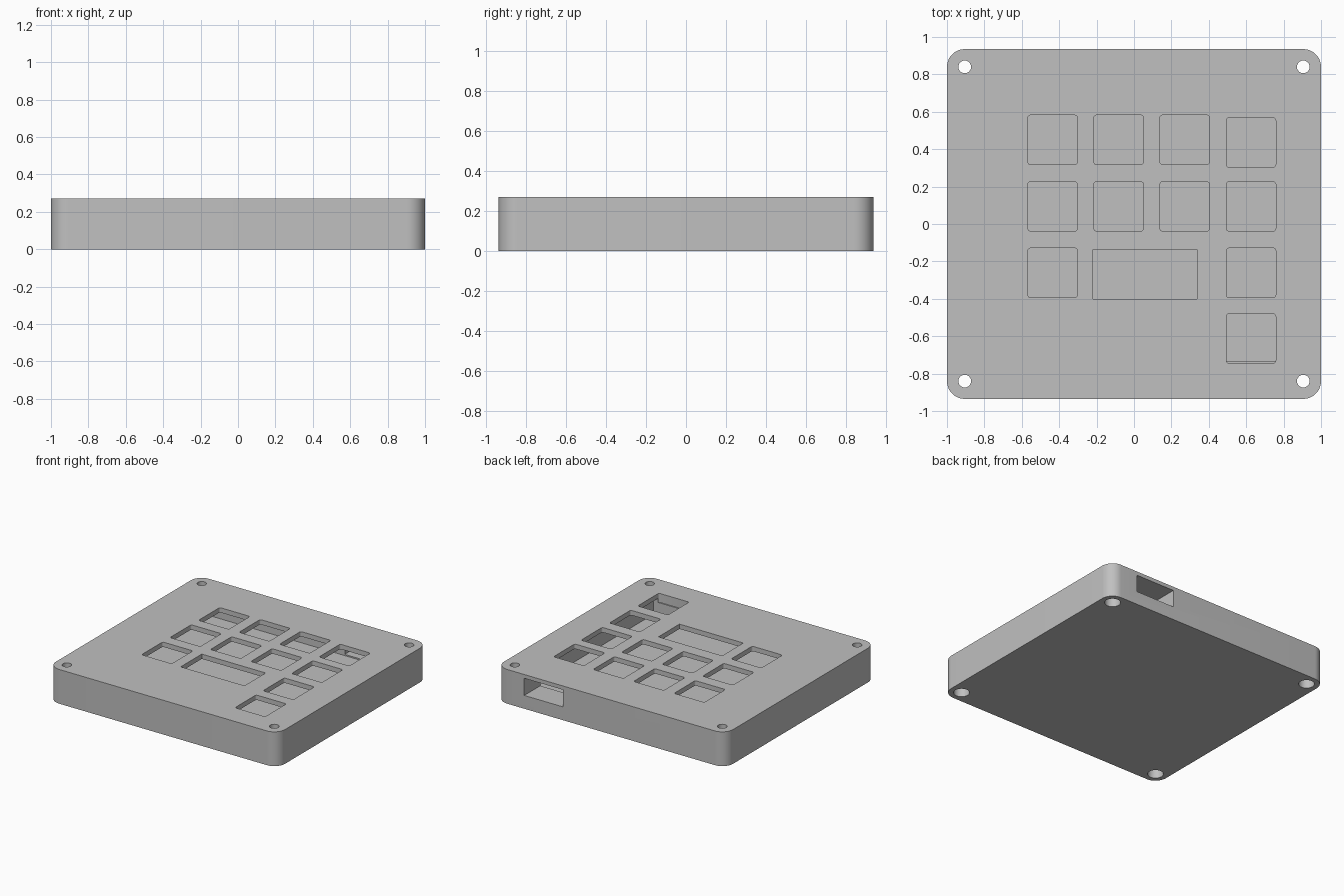
import bpy, bmesh, math

if "Cube" in bpy.data.objects:
    bpy.data.objects.remove(bpy.data.objects["Cube"])

# Single grey plastic
grey = bpy.data.materials.new("grey_plastic")
grey.use_nodes = True
colour = (0.53, 0.53, 0.53, 1)
grey.diffuse_color = colour
grey.node_tree.nodes["Principled BSDF"].inputs["Base Color"].default_value = colour


def prism(name, outline, z0, z1):
    """Extrude a closed xy outline from z0 up to z1."""
    bm = bmesh.new()
    face = bm.faces.new([bm.verts.new((x, y, z0)) for x, y in outline])
    top = bmesh.ops.extrude_face_region(bm, geom=[face])["geom"]
    verts = [v for v in top if isinstance(v, bmesh.types.BMVert)]
    bmesh.ops.translate(bm, vec=(0, 0, z1 - z0), verts=verts)
    bmesh.ops.recalc_face_normals(bm, faces=bm.faces)
    mesh = bpy.data.meshes.new(name)
    bm.to_mesh(mesh)
    bm.free()
    mesh.materials.append(grey)
    obj = bpy.data.objects.new(name, mesh)
    bpy.context.collection.objects.link(obj)
    return obj


def arc(cx, cy, r, start, sweep, steps):
    return [(cx + r * math.cos(start + sweep * i / steps),
             cy + r * math.sin(start + sweep * i / steps)) for i in range(steps + 1)]


def rectangle(x0, x1, y0, y1, r=0, steps=4):
    """Rectangle outline with optional rounded corners."""
    if r == 0:
        return [(x0, y0), (x1, y0), (x1, y1), (x0, y1)]
    quarter = math.pi / 2
    corners = [(x1 - r, y1 - r), (x0 + r, y1 - r), (x0 + r, y0 + r), (x1 - r, y0 + r)]
    return [p for i, (cx, cy) in enumerate(corners)
            for p in arc(cx, cy, r, i * quarter, quarter, steps)]


def circle(cx, cy, r):
    return arc(cx, cy, r, 0, math.tau, 32)[:-1]


height, plate_under, floor = 0.27, 0.232, 0.095
half_x, half_y, wall = 1.0, 0.935, 0.2

# Outer body
case = prism("keypad_case",
             rectangle(-half_x, half_x, -half_y, half_y, 0.095, 12), 0, height)

# Inner cavity and rear cable port
cutters = [
    prism("cavity", rectangle(wall - half_x, half_x - wall, wall - half_y, half_y - wall),
          floor, plate_under),
    prism("cable_port", rectangle(0.417, 0.757, 0.6, 1.1), 0.105, plate_under + 0.008),
]

# Square key openings: left edge, lower edge
columns = [-0.567, -0.214, 0.139, 0.494]
rows = [0.318, -0.038, -0.393, -0.744]
layout = ["xxx.", "xxxx", "x..x", "...x"]
size = 0.264
keys = [(columns[c], rows[r]) for r, line in enumerate(layout)
        for c, mark in enumerate(line) if mark == "x"]
keys.append((columns[3], 0.304))
for x, y in keys:
    cutters.append(prism("key_opening", rectangle(x, x + size, y, y + size, 0.014),
                         0.2, 0.4))
# Wide key opening
cutters.append(prism("wide_opening", rectangle(-0.22, 0.337, -0.4, -0.137), 0.2, 0.4))

# Corner screw holes with counterbores underneath
for sx in (-1, 1):
    for sy in (-1, 1):
        x, y = sx * 0.905, sy * 0.84
        cutters.append(prism("screw_hole", circle(x, y, 0.034), -0.1, 0.4))
        cutters.append(prism("counterbore", circle(x, y, 0.057), -0.1, 0.1))

# Cut everything out of the body, then keep only the finished case
for cutter in cutters:
    cutter.hide_render = True
    mod = case.modifiers.new(cutter.name, "BOOLEAN")
    mod.operation = "DIFFERENCE"
    mod.solver = "EXACT"
    mod.object = cutter
bpy.context.view_layer.update()
graph = bpy.context.evaluated_depsgraph_get()
finished = bpy.data.meshes.new_from_object(case.evaluated_get(graph))
case.modifiers.clear()
case.data = finished
for cutter in cutters:
    bpy.data.objects.remove(cutter)

# Smooth rounded corners and bores, keep hard edges crisp
bpy.ops.object.select_all(action="DESELECT")
case.select_set(True)
bpy.context.view_layer.objects.active = case
bpy.ops.object.shade_smooth_by_angle(angle=math.radians(30))
